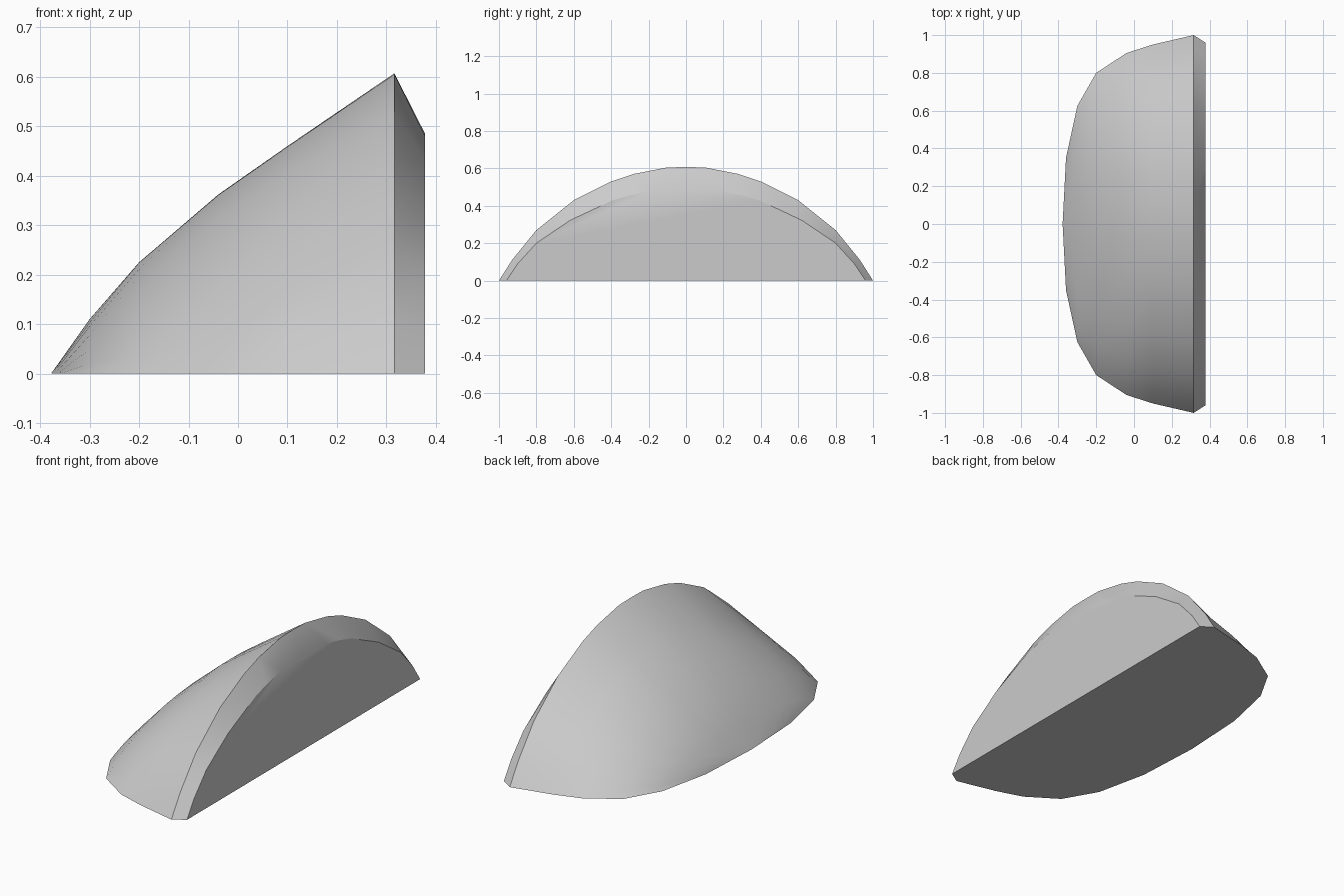
import bpy
import bmesh
import math

if "Cube" in bpy.data.objects:
    bpy.data.objects.remove(bpy.data.objects["Cube"], do_unlink=True)

grey = bpy.data.materials.new("light_grey")
grey.use_nodes = True
grey.diffuse_color = (0.6, 0.6, 0.6, 1)
grey.node_tree.nodes["Principled BSDF"].inputs["Base Color"].default_value = (0.6, 0.6, 0.6, 1)

# Half arch of the crest and of the end face: (y, z) from centre to ground
CREST = [(0, .607), (.1, .605), (.28, .57), (.4, .53), (.6, .43), (.8, .27), (.93, .11), (1, 0)]
END = [(0, .485), (.19, .48), (.3, .455), (.39, .43), (.62, .322), (.8, .2), (.9, .09), (.96, 0)]

# Stations from the nose to the crest: (x, half width, height)
STATIONS = [(-.36, .35, .025), (-.3, .625, .11), (-.2, .8, .225),
            (-.04, .905, .362), (.1, .95, .46)]


def full_arch(half):
    """Mirror a half arch across y = 0."""
    return [(-y, z) for y, z in reversed(half[1:])] + list(half)


def scaled(width, height):
    return [(y * width, z * height / CREST[0][1]) for y, z in CREST]


bm = bmesh.new()


def ring(x, half):
    return [bm.verts.new((x, y, z)) for y, z in full_arch(half)]


rings = [ring(x, scaled(w, h)) for x, w, h in STATIONS]
rings += [ring(.316, CREST), ring(.378, END)]
nose = bm.verts.new((-.378, 0, 0))

# Curved shell and bevelled rim
for a, b in zip(rings, rings[1:]):
    for i in range(len(a) - 1):
        bm.faces.new((a[i], a[i + 1], b[i + 1], b[i]))

# Nose fan
first = rings[0]
for i in range(len(first) - 1):
    bm.faces.new((nose, first[i + 1], first[i]))

# Flat end face and flat underside
bm.faces.new(rings[-1])
bm.faces.new([nose] + [r[0] for r in rings] + [r[-1] for r in reversed(rings)])
bmesh.ops.recalc_face_normals(bm, faces=bm.faces)

mesh = bpy.data.meshes.new("curved_wedge")
bm.to_mesh(mesh)
bm.free()
mesh.materials.append(grey)
wedge = bpy.data.objects.new("curved_wedge", mesh)
bpy.context.collection.objects.link(wedge)

# Smooth the shell, keep the crest and base edges crisp
bpy.ops.object.select_all(action="DESELECT")
wedge.select_set(True)
bpy.context.view_layer.objects.active = wedge
bpy.ops.object.shade_smooth_by_angle(angle=math.radians(27))
